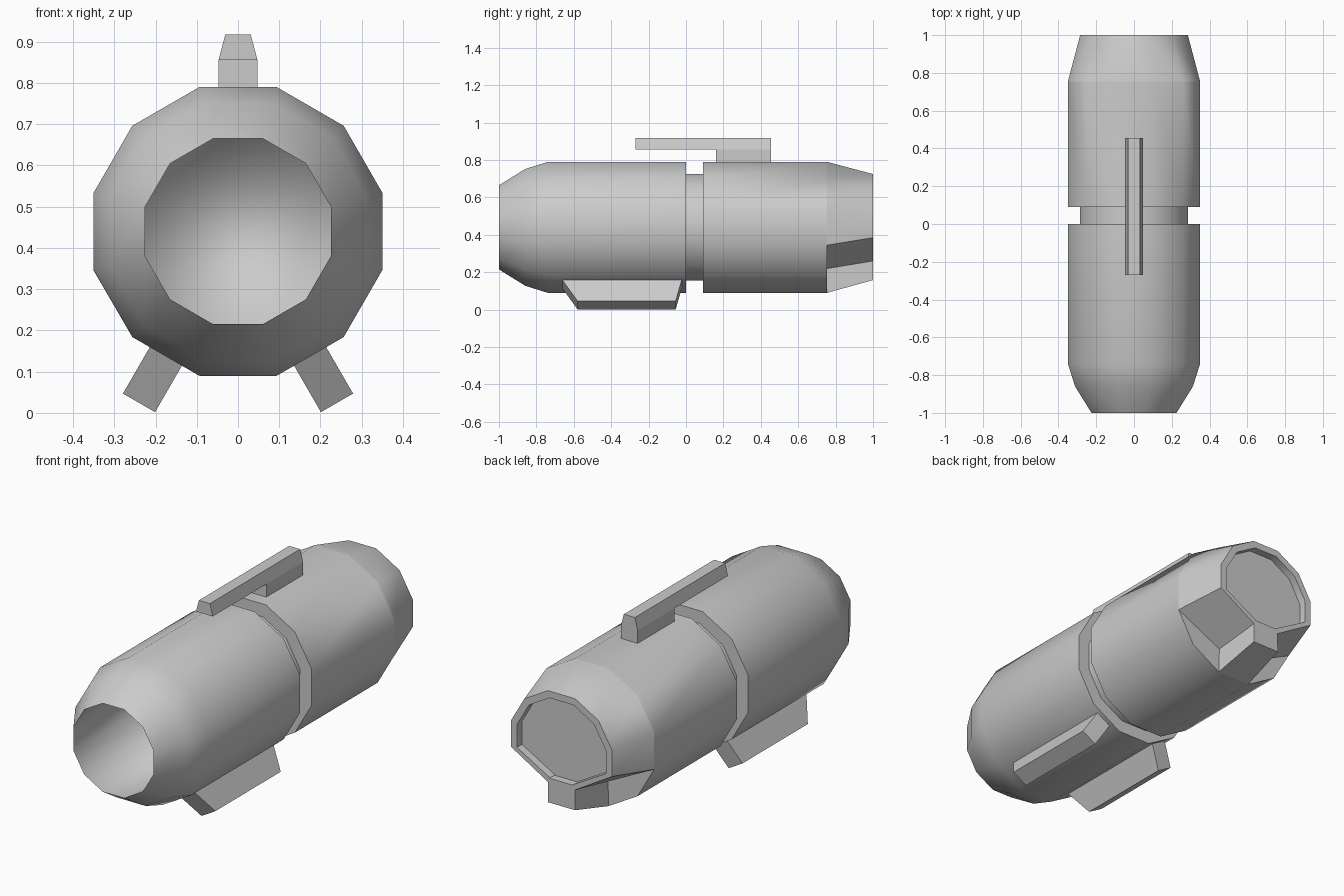
import bpy, bmesh
from math import cos, sin, radians, pi
from mathutils import Matrix

if "Cube" in bpy.data.objects:
    bpy.data.objects.remove(bpy.data.objects["Cube"])

CZ = 0.44  # height of the tube axis


def ring(y, a):
    """12-sided section with flat-to-centre distance a; last four points are the underside."""
    r = a / cos(radians(15))
    return [(r * cos(radians(-15 + 30 * i)), y, CZ + r * sin(radians(-15 + 30 * i)))
            for i in range(12)]


def notched(y, a, side_z, key_x, key_z, key_bottom):
    """Same section with both lower corners pulled in, leaving a central key."""
    p = ring(y, a)
    p[0] = (a, y, side_z)
    p[7] = (-a, y, side_z)
    p[8] = (-key_x, y, key_z)
    p[11] = (key_x, y, key_z)
    p[9] = (p[9][0], y, key_bottom)
    p[10] = (p[10][0], y, key_bottom)
    return p


def loft(name, rings, cap_start=True, cap_end=True, smooth=None, flip=False):
    bm = bmesh.new()
    loops = [[bm.verts.new(c) for c in r] for r in rings]
    n = len(loops[0])
    for a, b in zip(loops, loops[1:]):
        for i in range(n):
            j = (i + 1) % n
            bm.faces.new((a[i], a[j], b[j], b[i]))
    if cap_start:
        bm.faces.new(loops[0][::-1])
    if cap_end:
        bm.faces.new(loops[-1])
    bmesh.ops.recalc_face_normals(bm, faces=bm.faces)
    if flip:
        bmesh.ops.reverse_faces(bm, faces=bm.faces)
    me = bpy.data.meshes.new(name)
    bm.to_mesh(me)
    bm.free()
    ob = bpy.data.objects.new(name, me)
    bpy.context.collection.objects.link(ob)
    if smooth:
        bpy.ops.object.select_all(action='DESELECT')
        ob.select_set(True)
        bpy.context.view_layer.objects.active = ob
        bpy.ops.object.shade_smooth_by_angle(angle=radians(smooth))
    return ob


def rect(z, w, y0, y1):
    return [(-w, y0, z), (w, y0, z), (w, y1, z), (-w, y1, z)]


# Outer tube: rounded nose, groove, rear section with notched tail
hull = [ring(y, a) for y, a in [(-1, .225), (-.86, .312), (-.74, .35), (0, .35),
                                (0, .285), (.09, .285), (.09, .35), (.755, .35)]]
hull += [notched(.755, .35, .345, .09, .22, .09),
         notched(1, .285, .385, .075, .26, .158)]

# Recessed rear plate inside a thin rim
for y in (1, .96):
    hull.append(notched(y, .25, .39, .065, .285, .282))
loft("outer_tube", hull, cap_start=False, smooth=40)

# Bore behind the front opening
loft("bore", [ring(-1, .225), ring(-.2, .225)], cap_start=False, smooth=180, flip=True)

# Top sight: post and overhanging bar
loft("sight_post", [rect(.77, .047, .16, .455), rect(.856, .047, .16, .455)])
loft("sight_bar", [rect(.856, .047, -.27, .455), rect(.917, .031, -.27, .455)])

# Two lower fins splayed 30 degrees from straight down
for side, s in (("left", -1), ("right", 1)):
    fin = loft("fin_" + side, [rect(-.32, .045, -.68, -.015), rect(-.48, .045, -.58, -.055)])
    fin.data.transform(Matrix.Translation((0, 0, CZ)) @ Matrix.Rotation(-s * pi / 6, 4, 'Y'))
